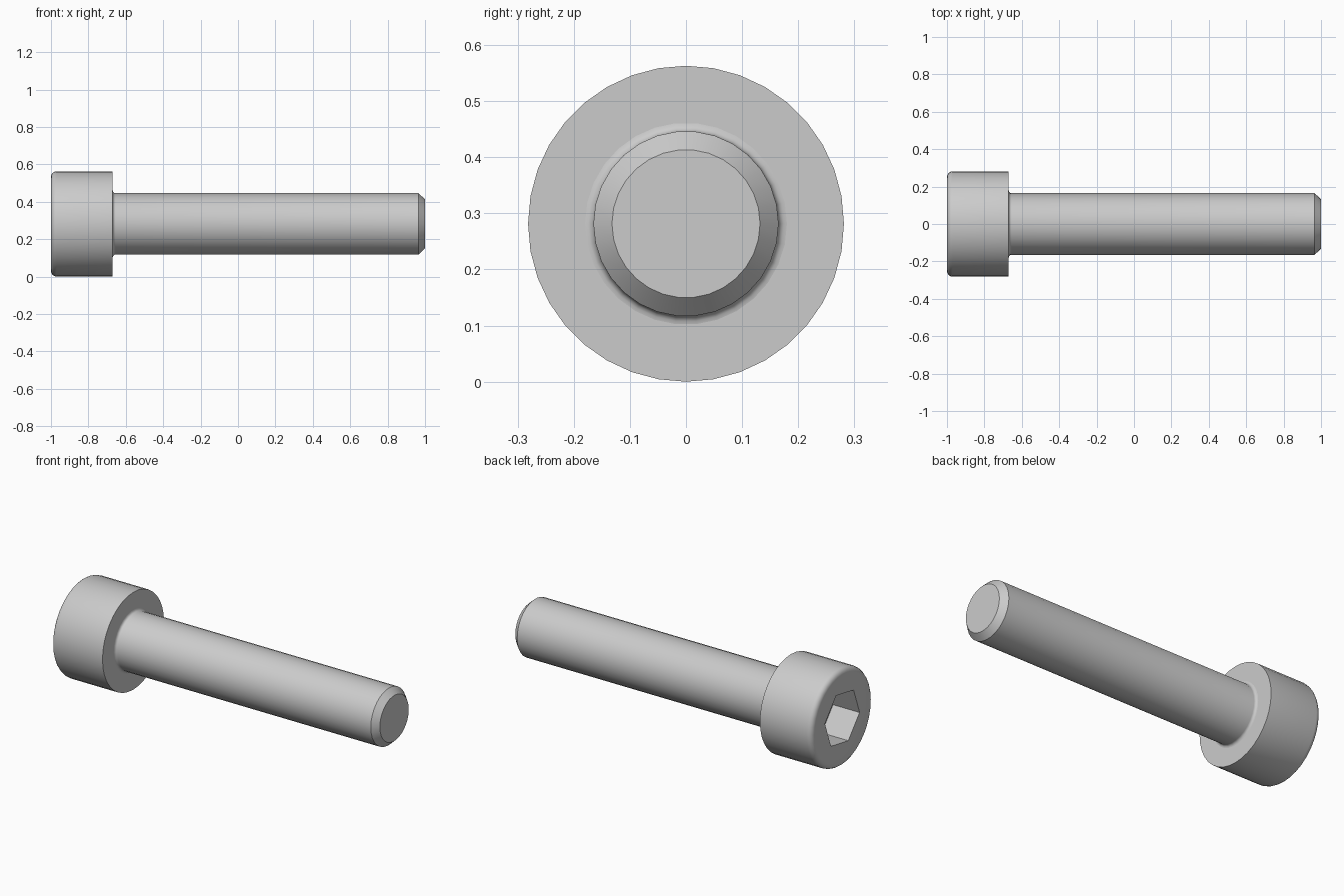
import bpy
import bmesh
from math import cos, sin, pi, radians

AXIS_Z = 0.2815
HEAD_R, SHANK_R = 0.2815, 0.165
HEAD_END = -0.67

old = bpy.data.objects.get("Cube")
if old:
    bpy.data.objects.remove(old, do_unlink=True)

steel = bpy.data.materials.new("steel_grey")
steel.use_nodes = True
colour = (0.6, 0.6, 0.6, 1)
steel.diffuse_color = colour
steel.node_tree.nodes["Principled BSDF"].inputs["Base Color"].default_value = colour


def ring(bm, x, r, n, turn=0.0):
    """Ring of vertices around the screw axis."""
    return [bm.verts.new((x, r * cos(turn + 2 * pi * i / n),
                          AXIS_Z + r * sin(turn + 2 * pi * i / n))) for i in range(n)]


def skin(bm, rings):
    """Quads between successive rings."""
    for a, b in zip(rings, rings[1:]):
        n = len(a)
        for i in range(n):
            j = (i + 1) % n
            bm.faces.new((a[i], a[j], b[j], b[i]))


def loop_edges(bm, loop):
    return [bm.edges.get((v, loop[i - 1])) for i, v in enumerate(loop)]


def finish(bm, name):
    bmesh.ops.recalc_face_normals(bm, faces=bm.faces)
    mesh = bpy.data.meshes.new(name)
    bm.to_mesh(mesh)
    bm.free()
    mesh.materials.append(steel)
    obj = bpy.data.objects.new(name, mesh)
    bpy.context.collection.objects.link(obj)
    bpy.ops.object.select_all(action='DESELECT')
    obj.select_set(True)
    bpy.context.view_layer.objects.active = obj
    bpy.ops.object.shade_smooth_by_angle(angle=radians(30))


# Cylindrical head with a rounded outer rim and a hexagonal socket
bm = bmesh.new()
f = 0.03
rim = [(-1 + f - f * cos(t * pi / 8), HEAD_R - f + f * sin(t * pi / 8)) for t in range(5)]
outer = [ring(bm, x, r, 36) for x, r in rim + [(HEAD_END, HEAD_R)]]
skin(bm, outer)
bm.faces.new(outer[-1])
socket = [ring(bm, x, 0.161, 6, radians(10)) for x in (-1, -0.83)]
skin(bm, socket)
bm.faces.new(socket[-1])
bmesh.ops.triangle_fill(bm, use_beauty=True, normal=(-1, 0, 0),
                        edges=loop_edges(bm, outer[0]) + loop_edges(bm, socket[0]))
finish(bm, "socket_head")

# Plain shank with a small fillet under the head and a chamfered tip
bm = bmesh.new()
f = 0.015
fillet = [(HEAD_END + f - f * cos(t * pi / 8), SHANK_R + f - f * sin(t * pi / 8))
          for t in range(5)]
rings = [ring(bm, x, r, 30) for x, r in fillet + [(0.965, SHANK_R), (1, 0.132)]]
skin(bm, rings)
bm.faces.new(rings[-1])
finish(bm, "shank")
